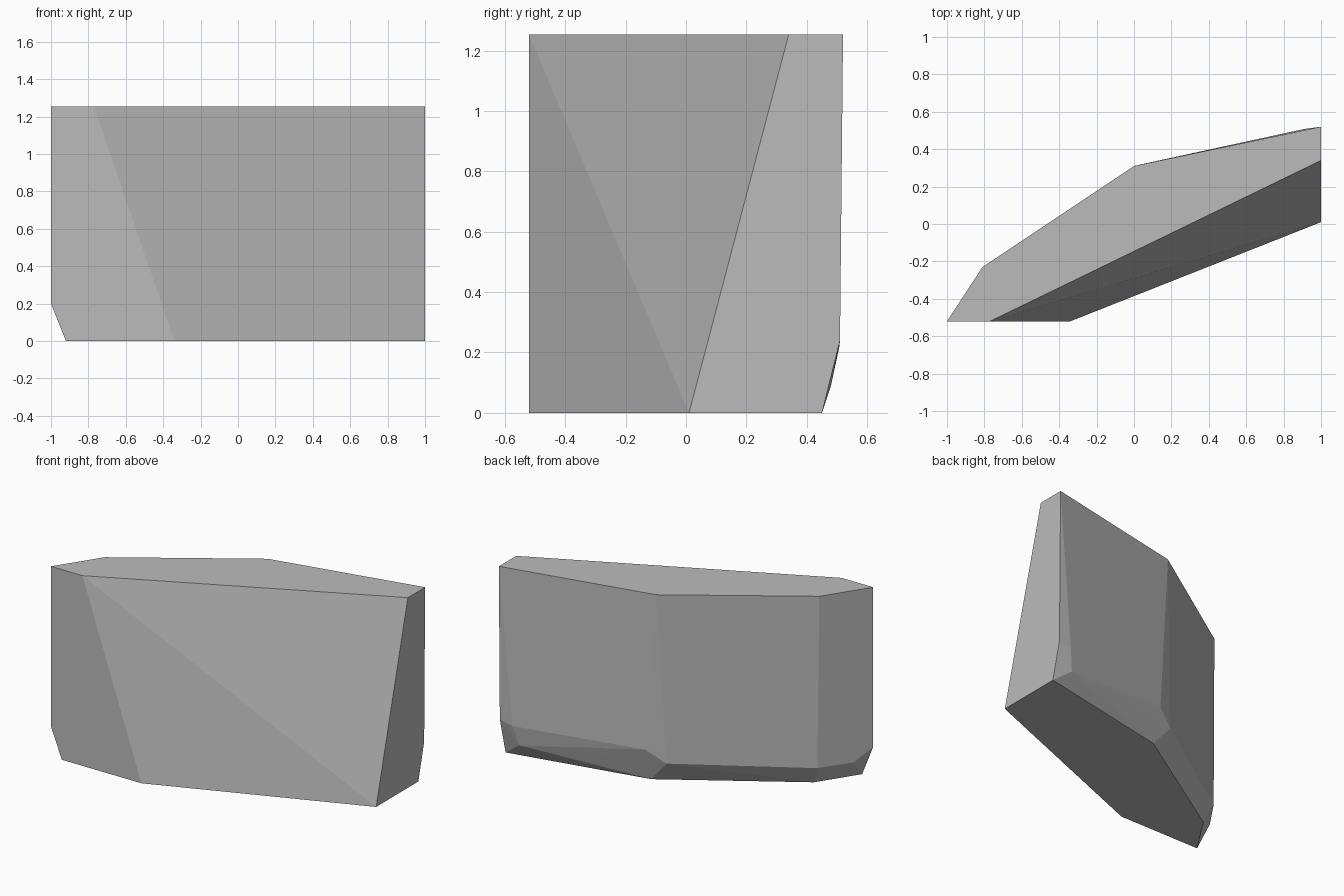
import bpy
import bmesh
import math

default_cube = bpy.data.objects.get("Cube")
if default_cube:
    bpy.data.objects.remove(default_cube, do_unlink=True)

HEIGHT = 1.253


def flat_material(name, value):
    material = bpy.data.materials.new(name)
    material.use_nodes = True
    colour = (value, value, value, 1.0)
    material.diffuse_color = colour
    shader = material.node_tree.nodes["Principled BSDF"]
    shader.inputs["Base Color"].default_value = colour
    return material


def hull_object(name, points, material):
    """Wrap a chiselled solid around its corner points."""
    mesh = bpy.data.meshes.new(name)
    bm = bmesh.new()
    for point in points:
        bm.verts.new(point)
    hull = bmesh.ops.convex_hull(bm, input=bm.verts[:])
    spare = {item for item in hull["geom_interior"] + hull["geom_unused"]
             if isinstance(item, bmesh.types.BMVert) and item.is_valid}
    bmesh.ops.delete(bm, geom=list(spare), context="VERTS")
    # Merge only the coplanar triangles into clean flat facets
    bmesh.ops.dissolve_limit(bm, angle_limit=math.radians(0.3),
                             verts=bm.verts[:], edges=bm.edges[:])
    bmesh.ops.recalc_face_normals(bm, faces=bm.faces[:])
    bm.to_mesh(mesh)
    bm.free()
    mesh.materials.append(material)
    block = bpy.data.objects.new(name, mesh)
    bpy.context.collection.objects.link(block)
    return block


# Flat top outline, counter-clockwise from the front left end
top_outline = [(-0.77, -0.52), (1, 0.34), (1, 0.52),
               (0, 0.31), (-0.81, -0.23), (-1, -0.52)]

# Flat base outline, pushed forward at the front and pulled in at the back
base_outline = [(-0.34, -0.52), (1, 0.01), (1, 0.45),
                (0.07, 0.26), (-0.75, -0.26), (-0.92, -0.52)]

# Upper corners of the worn chamfer along the lower back edge
chamfer = [(1, 0.51, 0.24), (0.91, 0.508, 0.22), (0.88, 0.48, 0.09),
           (0.07, 0.326, 0.22), (-0.05, 0.274, 0.14),
           (-0.8, -0.225, 0.12), (-0.93, -0.415, 0.12), (-1, -0.52, 0.2)]

corners = [(x, y, HEIGHT) for x, y in top_outline]
corners += [(x, y, 0) for x, y in base_outline]
corners += chamfer

stone = flat_material("stone grey", 0.5)
hull_object("rock_slab", corners, stone)
